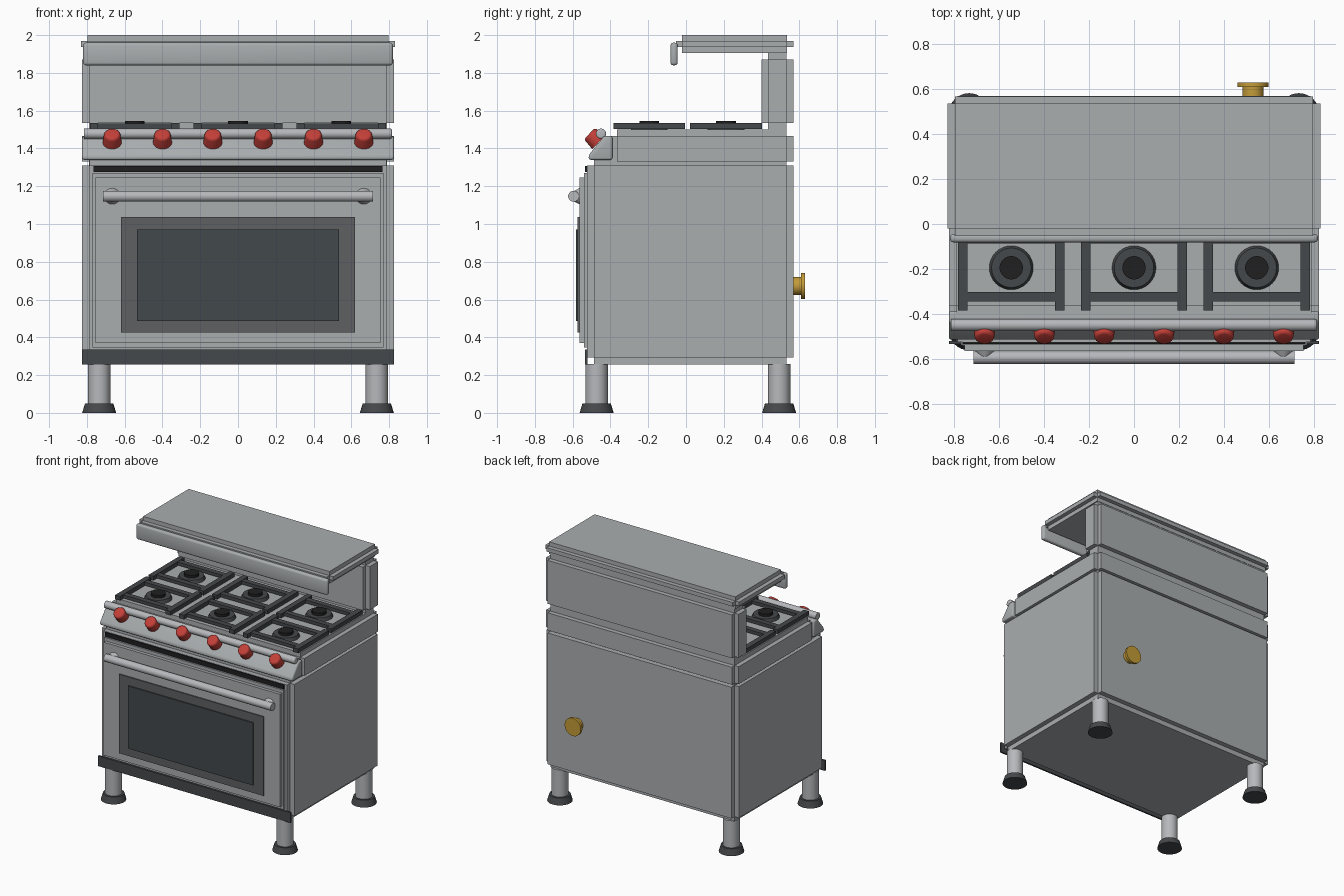
import bpy, bmesh, math
from mathutils import Vector

if "Cube" in bpy.data.objects:
    bpy.data.objects.remove(bpy.data.objects["Cube"], do_unlink=True)


def material(name, r, g, b):
    m = bpy.data.materials.new(name)
    m.use_nodes = True
    m.diffuse_color = (r, g, b, 1)
    m.node_tree.nodes["Principled BSDF"].inputs["Base Color"].default_value = (r, g, b, 1)
    return m


STEEL = material("brushed steel", 0.40, 0.42, 0.43)
CHROME = material("polished steel", 0.47, 0.48, 0.50)
IRON = material("cast iron", 0.06, 0.065, 0.07)
FRAME = material("window frame grey", 0.11, 0.115, 0.12)
GLASS = material("dark glass", 0.055, 0.065, 0.07)
BLACK = material("vent black", 0.014, 0.014, 0.014)
RED = material("knob red", 0.55, 0.05, 0.04)
BRASS = material("brass", 0.55, 0.33, 0.04)


def finish(name, bm, mat, bevel=0, segments=3):
    bmesh.ops.recalc_face_normals(bm, faces=bm.faces)
    if bevel:
        bmesh.ops.bevel(bm, geom=bm.edges[:], offset=bevel, segments=segments,
                        profile=0.5, affect='EDGES', clamp_overlap=True)
    me = bpy.data.meshes.new(name)
    bm.to_mesh(me)
    bm.free()
    me.materials.append(mat)
    me.shade_smooth()
    me.set_sharp_from_angle(angle=math.radians(35))
    ob = bpy.data.objects.new(name, me)
    bpy.context.collection.objects.link(ob)
    return ob


def boxes(name, mat, bounds, bevel=0):
    """Join boxes, each given by its low and high corner."""
    bm = bmesh.new()
    for lo, hi in bounds:
        lo, hi = Vector(lo), Vector(hi)
        for v in bmesh.ops.create_cube(bm, size=1)["verts"]:
            v.co = (lo + hi) / 2 + v.co * (hi - lo)
    return finish(name, bm, mat, bevel)


def panelled(name, mat, lo, hi, inset):
    """Box whose flat panels stand proud, leaving notched edges."""
    parts = []
    for axis in range(3):
        a = [c + inset for c in lo]
        b = [c - inset for c in hi]
        a[axis], b[axis] = lo[axis], hi[axis]
        parts.append((a, b))
    return boxes(name, mat, parts)


def rod(name, mat, start, end, r1, r2=None, sides=32, bevel=0):
    """Cylinder or cone between two points, with optional rounded rims."""
    start, end = Vector(start), Vector(end)
    axis = end - start
    bm = bmesh.new()
    bmesh.ops.create_cone(bm, cap_ends=True, segments=sides, radius1=r1,
                          radius2=r1 if r2 is None else r2, depth=axis.length)
    if bevel:
        rim = [e for e in bm.edges if abs(e.verts[0].co.z - e.verts[1].co.z) < 1e-5
               and e.verts[0].co.z > 0]
        bmesh.ops.bevel(bm, geom=rim, offset=bevel, segments=4, profile=0.5, affect='EDGES')
    turn = axis.to_track_quat('Z', 'Y')
    for v in bm.verts:
        v.co = turn @ v.co + (start + end) / 2
    return finish(name, bm, mat)


def extrusion(name, mat, profile, half, bevel):
    """Profile in y and z, drawn out along x."""
    bm = bmesh.new()
    face = bm.faces.new([bm.verts.new((-half, y, z)) for y, z in profile])
    new = bmesh.ops.extrude_face_region(bm, geom=[face])["geom"]
    moved = [g for g in new if isinstance(g, bmesh.types.BMVert)]
    bmesh.ops.translate(bm, verts=moved, vec=(2 * half, 0, 0))
    return finish(name, bm, mat, bevel)


# Main casing, cooktop, splashback and shelf
panelled("oven_body", STEEL, (-0.825, -0.525, 0.255), (0.825, 0.57, 1.348), 0.038)
panelled("cooktop", STEEL, (-0.825, -0.40, 1.295), (0.825, 0.568, 1.50), 0.035)
panelled("splashback", STEEL, (-0.825, 0.40, 1.50), (0.825, 0.568, 1.906), 0.035)
panelled("top_shelf", STEEL, (-0.83, -0.053, 1.905), (0.83, 0.568, 2.0), 0.032)
boxes("shelf_lip", STEEL, [((-0.82, -0.082, 1.84), (0.82, -0.044, 1.96))], 0.015)

# Oven door with window
boxes("door", STEEL, [((-0.77, -0.54, 0.345), (0.77, -0.52, 1.27)),
                      ((-0.755, -0.565, 0.37), (0.755, -0.53, 1.245))])
boxes("window_frame", FRAME, [((-0.62, -0.574, 0.425), (0.62, -0.565, 1.037))])
boxes("window_glass", GLASS, [((-0.535, -0.583, 0.487), (0.535, -0.574, 0.972))])
boxes("vent_slot", BLACK, [((-0.765, -0.535, 1.274), (0.765, -0.52, 1.308))])
boxes("kick_plate", IRON, [((-0.825, -0.535, 0.255), (0.825, -0.522, 0.335))])

# Door handle
rod("handle_bar", CHROME, (-0.715, -0.595, 1.147), (0.715, -0.595, 1.147), 0.029)
for side, x in (("right", -0.665), ("left", 0.665)):
    rod("handle_mount_" + side, CHROME, (x, -0.56, 1.147), (x, -0.595, 1.147), 0.045, 0.027)

# Control panel, rounded rail and knobs
extrusion("control_panel", STEEL,
          [(-0.39, 1.34), (-0.515, 1.34), (-0.515, 1.365), (-0.435, 1.465), (-0.39, 1.465)],
          0.825, 0.01)
rod("front_rail", CHROME, (-0.815, -0.45, 1.478), (0.815, -0.45, 1.478), 0.027, bevel=0.01)
for i in range(6):
    x = (i - 2.5) * 0.2665
    rod(f"knob_{i + 1}", RED, (x, -0.462, 1.433), (x, -0.511, 1.479), 0.05, 0.042, bevel=0.014)

# Burners and grates, three across and two deep
for row, y in (("front", -0.195), ("back", 0.212)):
    for col, x in (("right", -0.547), ("middle", 0), ("left", 0.547)):
        tag = f"_{row}_{col}"
        rod("burner" + tag, IRON, (x, y, 1.495), (x, y, 1.524), 0.10, 0.088)
        rod("burner_cap" + tag, BLACK, (x, y, 1.52), (x, y, 1.545), 0.052)
        bars = []
        for s in (-1, 1):
            bars.append(((x + s * 0.2155 - 0.021, y - 0.19, 1.502),
                         (x + s * 0.2155 + 0.021, y + 0.19, 1.534)))
            bars.append(((x - 0.2, y + s * 0.13 - 0.021, 1.506),
                         (x + 0.2, y + s * 0.13 + 0.021, 1.531)))
        boxes("grate" + tag, IRON, bars)

# Legs and feet
for row, y in (("front", -0.473), ("back", 0.493)):
    for side, x in (("right", -0.735), ("left", 0.735)):
        rod(f"leg_{row}_{side}", CHROME, (x, y, 0.04), (x, y, 0.26), 0.059)
        rod(f"foot_{row}_{side}", IRON, (x, y, 0), (x, y, 0.05), 0.09, 0.075)

# Gas inlet on the back
rod("gas_pipe", BRASS, (0.53, 0.56, 0.672), (0.53, 0.615, 0.672), 0.047)
rod("gas_flange", BRASS, (0.53, 0.61, 0.672), (0.53, 0.63, 0.672), 0.069)
